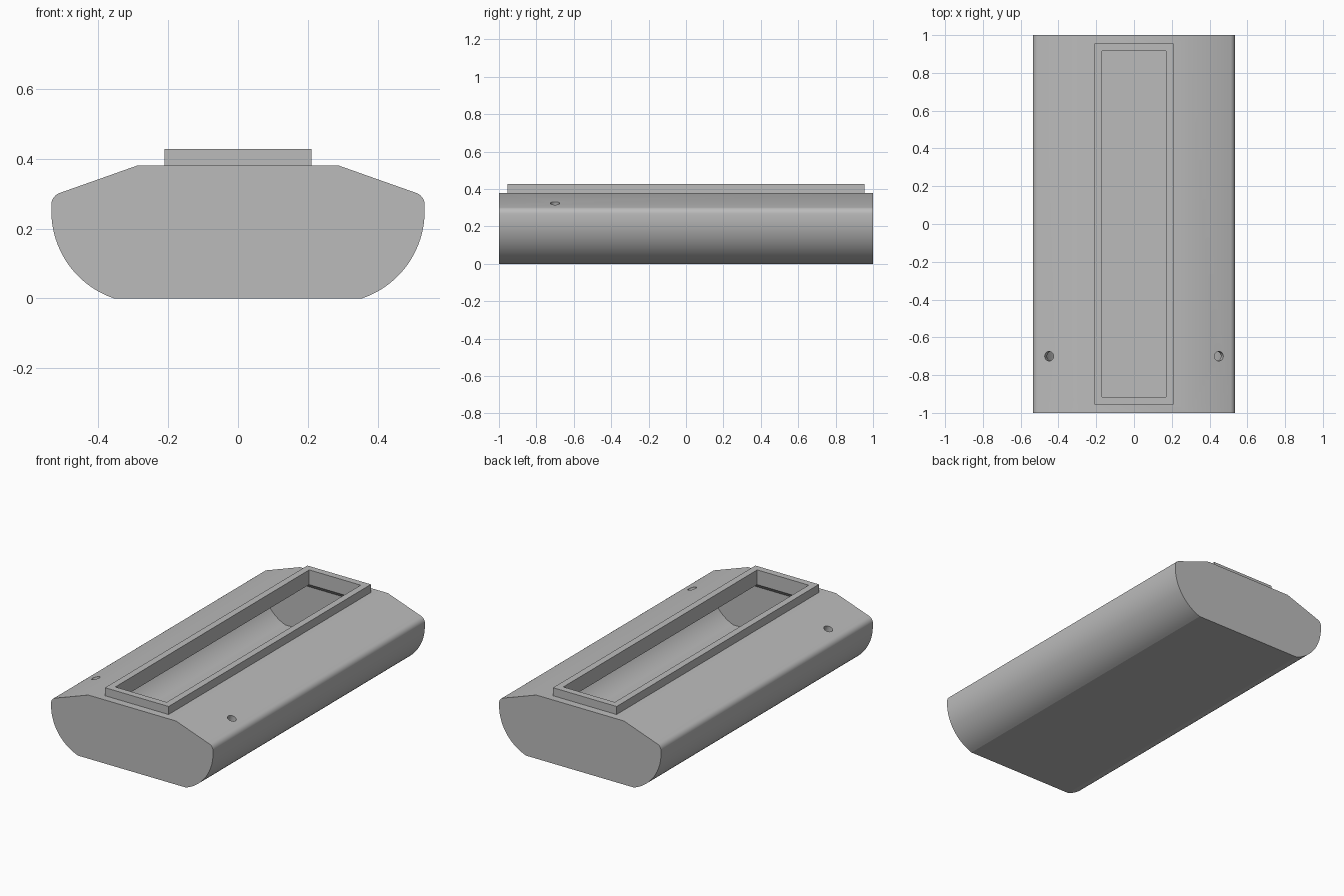
import bpy, bmesh, math
from mathutils import Matrix, Vector

cube = bpy.data.objects.get("Cube")
if cube:
    bpy.data.objects.remove(cube, do_unlink=True)

WALL = 0.04      # shell thickness
TOP = 0.38       # height of the flat top
SLOPE = math.atan2(0.075, 0.22)

grey = bpy.data.materials.new("plain grey")
grey.use_nodes = True
grey.diffuse_color = (0.5, 0.5, 0.5, 1)
grey.node_tree.nodes["Principled BSDF"].inputs["Base Color"].default_value = grey.diffuse_color


def to_object(bm, name):
    bmesh.ops.recalc_face_normals(bm, faces=bm.faces)
    mesh = bpy.data.meshes.new(name)
    bm.to_mesh(mesh)
    bm.free()
    mesh.materials.append(grey)
    obj = bpy.data.objects.new(name, mesh)
    bpy.context.collection.objects.link(obj)
    return obj


def arc(cx, cz, r, start, end, steps):
    angles = [start + (end - start) * i / steps for i in range(steps + 1)]
    return [(cx + r * math.cos(a), cz + r * math.sin(a)) for a in angles]


def section(inset):
    """Cross-section of the shell, moved inwards by inset."""
    radius = 0.264 - inset
    low = math.asin((inset - 0.25) / radius)
    half = arc(0.271, 0.25, radius, low, 0, 20)
    if inset:
        half.append((0.495, 0.266))
    else:
        half += arc(0.499, 0.268, 0.036, 0, math.pi / 2 - SLOPE, 6)
    half.append((0.29 - inset * math.tan(SLOPE / 2), TOP - inset))
    return half + [(-x, z) for x, z in reversed(half)]


def extrude_section(points, half_length):
    bm = bmesh.new()
    face = bm.faces.new([bm.verts.new((x, -half_length, z)) for x, z in points])
    moved = bmesh.ops.extrude_face_region(bm, geom=[face])["geom"]
    bmesh.ops.translate(bm, vec=(0, 2 * half_length, 0),
                        verts=[v for v in moved if isinstance(v, bmesh.types.BMVert)])
    return bm


def box(name, x, y, z0, z1):
    bm = bmesh.new()
    bmesh.ops.create_cube(bm, size=1, matrix=Matrix.Translation((0, 0, (z0 + z1) / 2))
                          @ Matrix.Diagonal((2 * x, 2 * y, z1 - z0, 1)))
    return to_object(bm, name)


def cut(target, cutter):
    mod = target.modifiers.new("cut", 'BOOLEAN')
    mod.operation = 'DIFFERENCE'
    mod.solver = 'EXACT'
    mod.object = cutter
    bpy.context.view_layer.objects.active = target
    bpy.ops.object.modifier_apply(modifier=mod.name)
    bpy.data.objects.remove(cutter, do_unlink=True)


# Hollow shell, with the cavity bevelled under its ceiling at both ends
body = to_object(extrude_section(section(0), 1), "body_shell")
cavity = extrude_section(section(WALL), 0.945)
for side in (-1, 1):
    bmesh.ops.bisect_plane(cavity, geom=cavity.verts[:] + cavity.edges[:] + cavity.faces[:],
                           plane_co=(0, side * 0.915, TOP - WALL), plane_no=(0, side, 1),
                           clear_outer=True)
    bmesh.ops.holes_fill(cavity, edges=[e for e in cavity.edges if e.is_boundary])
cut(body, to_object(cavity, "cavity_cutter"))

# Long opening in the top
cut(body, box("opening_cutter", 0.17, 0.915, 0.2, 0.6))

# Small drilled holes in the sloping shoulders
for side in (-1, 1):
    bm = bmesh.new()
    spot = Matrix.Translation(Vector((side * 0.45, -0.7, 0.325)))
    bmesh.ops.create_cone(bm, cap_ends=True, segments=24, radius1=0.025, radius2=0.025,
                          depth=0.14, matrix=spot @ Matrix.Rotation(side * SLOPE, 4, 'Y'))
    cut(body, to_object(bm, "hole_cutter"))

# Raised rim around the opening
rim = box("opening_rim", 0.21, 0.955, TOP, 0.428)
cut(rim, box("rim_cutter", 0.17, 0.915, 0.2, 0.6))

# Smooth sides, crisp edges
bpy.ops.object.select_all(action='DESELECT')
body.select_set(True)
bpy.context.view_layer.objects.active = body
bpy.ops.object.shade_smooth_by_angle(angle=math.radians(20))
